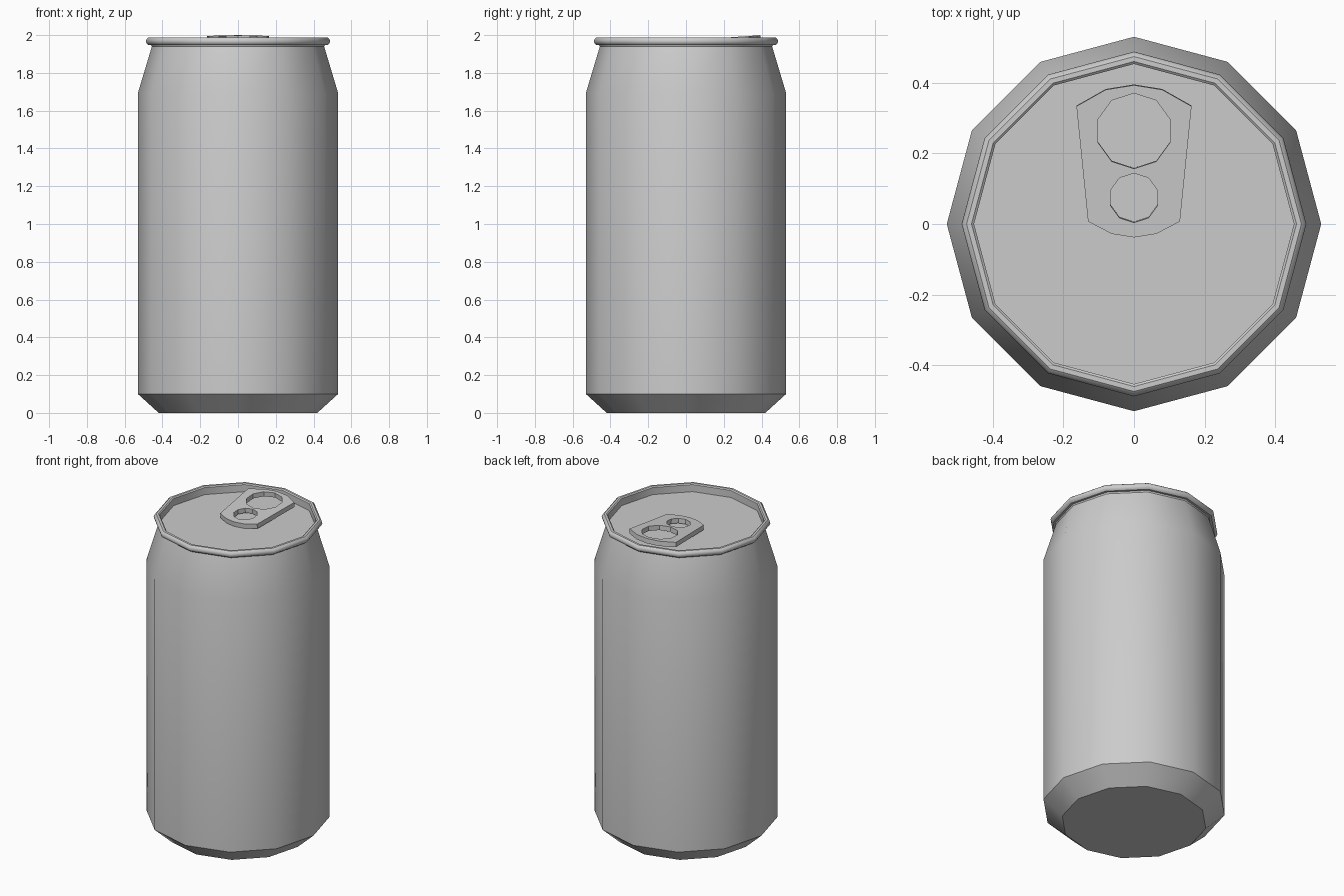
import bpy, bmesh, math

if "Cube" in bpy.data.objects:
    bpy.data.objects.remove(bpy.data.objects["Cube"])

SIDES = 12


def lathe(name, profile, closed=False):
    """Spin an (r, z) profile around z; open profiles get flat end caps."""
    bm = bmesh.new()
    rings = []
    for r, z in profile:
        rings.append([bm.verts.new((r * math.cos(2 * math.pi * i / SIDES),
                                    r * math.sin(2 * math.pi * i / SIDES), z))
                      for i in range(SIDES)])
    pairs = list(zip(rings, rings[1:]))
    if closed:
        pairs.append((rings[-1], rings[0]))
    else:
        bm.faces.new(rings[0])
        bm.faces.new(rings[-1])
    for a, b in pairs:
        for i in range(SIDES):
            j = (i + 1) % SIDES
            bm.faces.new((a[i], a[j], b[j], b[i]))
    bmesh.ops.recalc_face_normals(bm, faces=bm.faces)
    mesh = bpy.data.meshes.new(name)
    bm.to_mesh(mesh)
    bm.free()
    obj = bpy.data.objects.new(name, mesh)
    bpy.context.collection.objects.link(obj)
    smooth(obj, 38)


def smooth(obj, degrees):
    bpy.ops.object.select_all(action='DESELECT')
    obj.select_set(True)
    bpy.context.view_layer.objects.active = obj
    bpy.ops.object.shade_smooth_by_angle(angle=math.radians(degrees))


def circle(cy, r, n=10):
    return [(r * math.sin(2 * math.pi * i / n), cy + r * math.cos(2 * math.pi * i / n))
            for i in range(n)]


# Body: chamfered base, straight wall, tapered shoulder, recessed lid
lathe("can_body", [(0.42, 0), (0.53, 0.1), (0.53, 1.693), (0.453, 1.95),
                   (0.453, 1.937)])

# Rolled rim with a rounded outer edge
lathe("can_rim", [(0.453, 1.93), (0.453, 1.982), (0.46, 1.988), (0.474, 1.988),
                  (0.484, 1.98), (0.488, 1.967), (0.484, 1.955), (0.474, 1.947),
                  (0.46, 1.947)], closed=True)

# Pull tab: tapered outline with two finger holes, tilted up at the outer end
half = [(0.08, 0.382), (0.163, 0.335), (0.13, 0.008), (0.063, -0.027)]
outline = ([(0, 0.395)] + half + [(0, -0.037)]
           + [(-x, y) for x, y in reversed(half)])
curve = bpy.data.curves.new("pull_tab", 'CURVE')
curve.dimensions = '2D'
curve.fill_mode = 'BOTH'
curve.extrude = 0.015
for points in (outline, circle(0.265, 0.107), circle(0.075, 0.07)):
    spline = curve.splines.new('POLY')
    spline.points.add(len(points) - 1)
    for p, (x, y) in zip(spline.points, points):
        p.co = (x, y, 0, 1)
    spline.use_cyclic_u = True
tab = bpy.data.objects.new("pull_tab", curve)
bpy.context.collection.objects.link(tab)
tab.location = (0, 0, 1.957)
tab.rotation_euler.x = math.radians(4)
bpy.ops.object.select_all(action='DESELECT')
tab.select_set(True)
bpy.context.view_layer.objects.active = tab
bpy.ops.object.convert(target='MESH')
smooth(bpy.context.object, 30)
